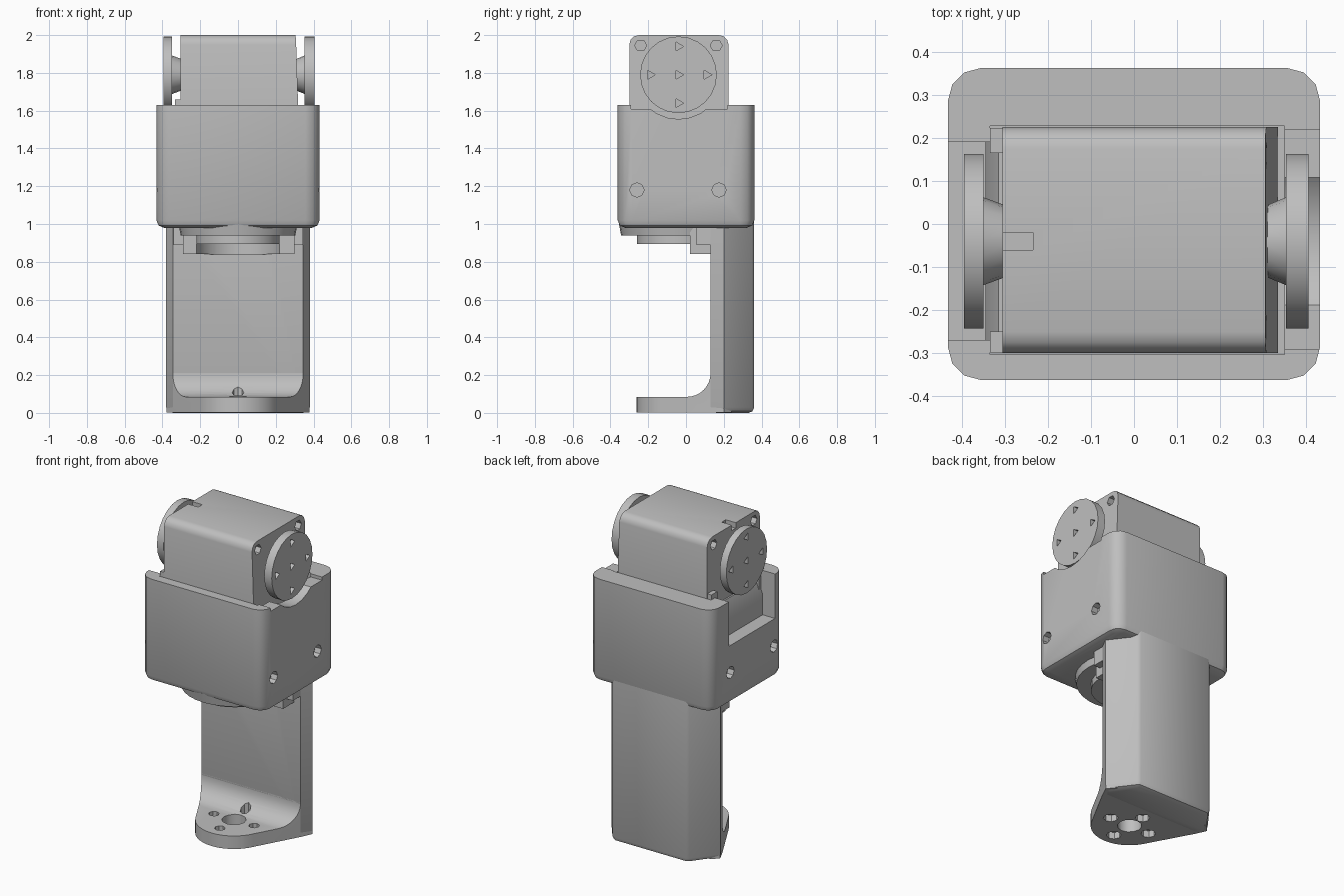
import bpy, bmesh, math

if "Cube" in bpy.data.objects:
    bpy.data.objects.remove(bpy.data.objects["Cube"])

grey = bpy.data.materials.new("plastic_grey")
grey.diffuse_color = (0.52, 0.52, 0.52, 1)
grey.use_nodes = True
grey.node_tree.nodes["Principled BSDF"].inputs["Base Color"].default_value = grey.diffuse_color

AXES = {'X': lambda u, v, w: (w, u, v),
        'Y': lambda u, v, w: (u, w, v),
        'Z': lambda u, v, w: (u, v, w)}


def prism(name, pts, axis, a, b, end_scale=1.0, bevel_low=0.0, segs=2):
    """Extrude a 2D outline along an axis, optionally tapered or bevelled at its first end."""
    cu = sum(p[0] for p in pts) / len(pts)
    cv = sum(p[1] for p in pts) / len(pts)
    f = AXES[axis]
    bm = bmesh.new()
    low = [bm.verts.new(f(u, v, a)) for u, v in pts]
    high = [bm.verts.new(f(cu + (u - cu) * end_scale, cv + (v - cv) * end_scale, b)) for u, v in pts]
    bm.faces.new(low)
    bm.faces.new(high)
    n = len(pts)
    for i in range(n):
        j = (i + 1) % n
        bm.faces.new((low[i], low[j], high[j], high[i]))
    bmesh.ops.recalc_face_normals(bm, faces=bm.faces)
    if bevel_low:
        edges = [e for e in bm.edges if e.verts[0] in low and e.verts[1] in low]
        bmesh.ops.bevel(bm, geom=edges, offset=bevel_low, segments=segs, profile=0.5, affect='EDGES')
    me = bpy.data.meshes.new(name)
    bm.to_mesh(me)
    bm.free()
    me.materials.append(grey)
    ob = bpy.data.objects.new(name, me)
    bpy.context.collection.objects.link(ob)
    return ob


def arc(cu, cv, r, a0, a1, n):
    return [(cu + r * math.cos(math.radians(a0 + (a1 - a0) * i / n)),
             cv + r * math.sin(math.radians(a0 + (a1 - a0) * i / n))) for i in range(n + 1)]


def circle(cu, cv, r, n=24):
    return arc(cu, cv, r, 0, 360, n)[:-1]


def rect(u0, u1, v0, v1, r=0.0, n=3):
    if not r:
        return [(u0, v0), (u1, v0), (u1, v1), (u0, v1)]
    return (arc(u0 + r, v0 + r, r, 180, 270, n) + arc(u1 - r, v0 + r, r, 270, 360, n)
            + arc(u1 - r, v1 - r, r, 0, 90, n) + arc(u0 + r, v1 - r, r, 90, 180, n))


def cut(ob, cutters):
    for c in cutters:
        m = ob.modifiers.new("cut", 'BOOLEAN')
        m.operation, m.solver, m.object = 'DIFFERENCE', 'EXACT', c
        bpy.context.view_layer.objects.active = ob
        bpy.ops.object.modifier_apply(modifier=m.name)
        bpy.data.objects.remove(c)


CY, CZ = -0.04, 1.79      # shared axis of the horns

# Upper housing: rounded box, open on top, end walls a little lower
housing = prism("housing", rect(-0.432, 0.432, -0.362, 0.362, 0.075), 'Z', 0.98, 1.63, bevel_low=0.04)
holes = [prism("cutter", rect(-0.335, 0.35, -0.303, 0.228), 'Z', 1.06, 1.8),
         prism("cutter", rect(-0.29, 0.22, 1.61, 1.8), 'X', 0.30, 0.5),
         prism("cutter", circle(CY, CZ, 0.235), 'X', 0.30, 0.5),
         prism("cutter", rect(-0.27, 0.19, 1.35, 1.8), 'X', -0.5, -0.30)]
for y in (-0.26, 0.175):
    for s in (-1, 1):
        holes.append(prism("cutter", circle(y, 1.18, 0.038, 8), 'X', s * 0.39, s * 0.5))
cut(housing, holes)

# Stepped ledge behind the side notch
prism("notch_ledge", [(-0.345, 1.34), (-0.29, 1.34), (-0.29, 1.56), (-0.315, 1.56), (-0.345, 1.48)],
      'Y', -0.27, 0.19)

# Motor body standing in the housing, slightly narrower at the top
motor = prism("motor_body", rect(-0.300, 0.225, 1.055, 2.0, 0.05), 'X', -0.305, 0.335)
for v in motor.data.vertices:
    if v.co.x > 0:
        v.co.x = 0.335 - 0.03 * max(0, (v.co.z - 1.5) / 0.5)
cutters = [prism("cutter", rect(-0.35, -0.235, -0.06, -0.02), 'Z', 1.965, 2.1)]
for y in (-0.24, 0.16):
    for s in (-1, 1):
        cutters.append(prism("cutter", circle(y, 1.945, 0.032, 6), 'X', s * 0.27, s * 0.4))
cut(motor, cutters)

# Low corner bosses on the motor's idle side
for i, (y0, y1) in enumerate(((-0.298, -0.25), (0.165, 0.223))):
    prism(f"corner_boss_{i + 1}", rect(y0, y1, 1.2, 1.66), 'X', -0.30, -0.334)

# Side horns with five small sockets, and their hubs
for name, x0, x1, hub in (("drive_horn", 0.353, 0.405, 0.30), ("idle_horn", -0.35, -0.395, -0.29)):
    horn = prism(name, circle(CY, CZ, 0.203, 24), 'X', x0, x1)
    deep = x1 - math.copysign(0.025, x1)
    cut(horn, [prism("cutter", circle(CY + dy, CZ + dz, 0.027, 3), 'X', deep, x1 * 1.1)
               for dy, dz in ((0, 0), (0.15, 0), (-0.15, 0), (0, 0.15), (0, -0.15))])
    prism(name + "_hub", circle(CY, CZ, 0.08, 16), 'X', hub, x0 + math.copysign(0.005, x1), 1.3)

# Round base and horn under the housing
prism("lower_flange", circle(0, CY, 0.303, 32), 'Z', 0.938, 1.0, 1.04)
prism("lower_horn", circle(0, CY, 0.22, 28), 'Z', 0.895, 0.96)


def horn_clearance():
    return prism("cutter", circle(0, CY, 0.228, 28), 'Z', 0.838, 0.99)


# Shoulder block and ledge around the lower horn
shoulder = prism("shoulder_block", rect(-0.29, 0.30, 0.02, 0.16), 'Z', 0.84, 1.0)
ledge = prism("shoulder_ledge", rect(-0.342, 0.345, 0.055, 0.16), 'Z', 0.89, 1.0)

# Rear arm: sloping side faces in front and wide chamfers at the back
half = [(0.345, 0.13), (0.381, 0.20), (0.268, 0.350), (0.25, 0.361)]
outline = half + [(-x, y) for x, y in reversed(half)]
arm = prism("rear_arm", outline, 'Z', 0.0, 1.02, bevel_low=0.03)
for ob in (shoulder, ledge, arm):
    cut(ob, [horn_clearance()])

# Foot: round lobe flaring into the arm, with a filleted inner corner
lobe = arc(0, CY, 0.222, 205, 335, 14)
foot_plan = lobe + [(0.345, 0.13), (0.378, 0.20), (0.34, 0.24), (-0.34, 0.24), (-0.378, 0.20), (-0.345, 0.13)]
foot = prism("foot", foot_plan, 'Z', 0.003, 0.22)
fillet = [(-1, 0.085)] + arc(0.005, 0.21, 0.125, 270, 360, 8) + [(0.13, 1), (-1, 1)]
cutters = [prism("cutter", fillet, 'X', -1, 1),
           prism("cutter", circle(0, CY, 0.07, 12), 'Z', -0.1, 0.2)]
for dx, dy in ((0.14, 0), (-0.14, 0), (0, 0.115), (0, -0.14)):
    cutters.append(prism("cutter", circle(dx, CY + dy, 0.031, 8), 'Z', -0.1, 0.2))
    cutters.append(prism("cutter", circle(dx, CY + dy, 0.043, 8), 'Z', -0.1, 0.045))
cut(foot, cutters)

# Smooth the curved walls, keep hard edges
bpy.ops.object.select_all(action='DESELECT')
for ob in bpy.context.scene.objects:
    ob.select_set(True)
    bpy.context.view_layer.objects.active = ob
bpy.ops.object.shade_smooth_by_angle(angle=math.radians(32))
